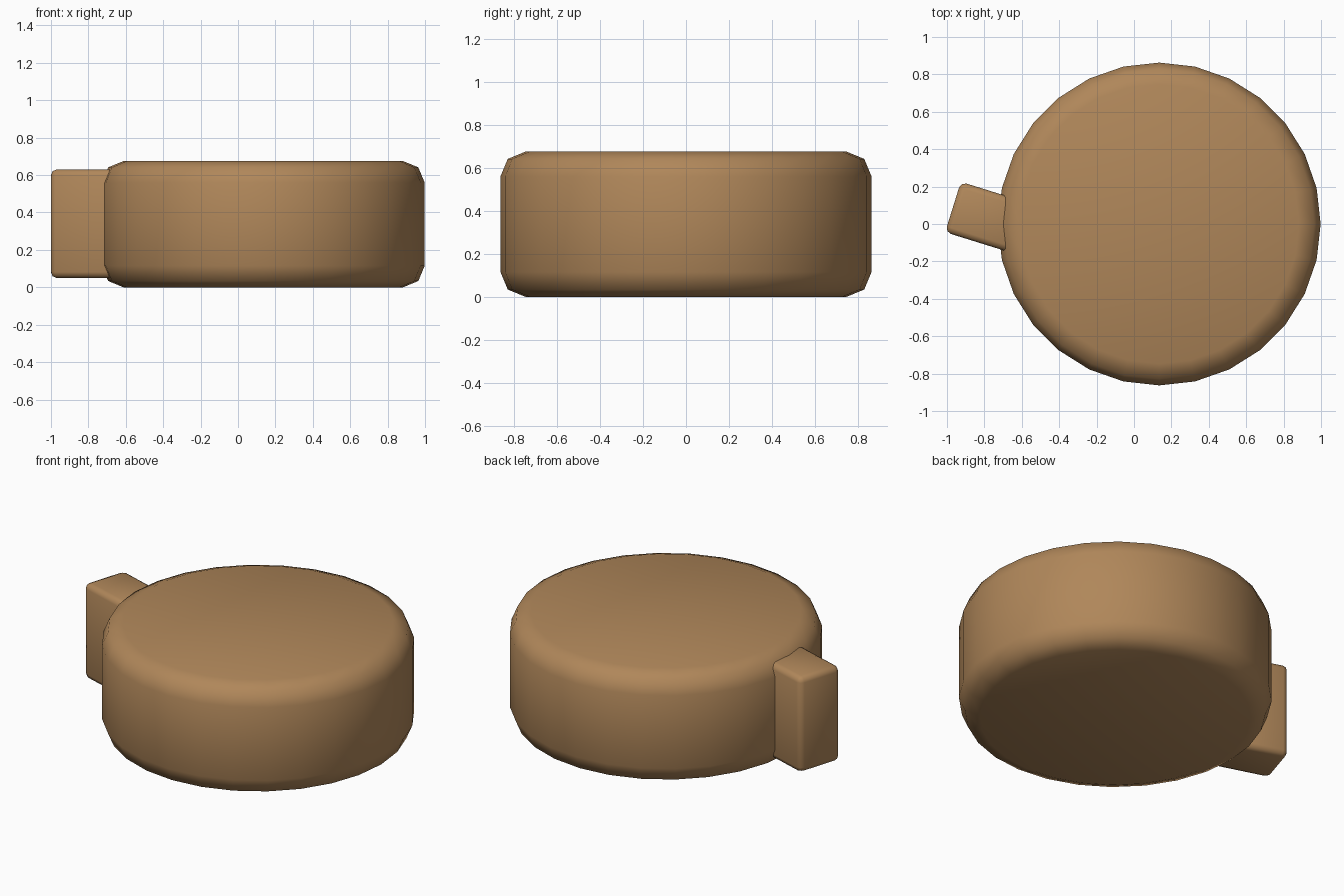
import bpy, bmesh, math
from mathutils import Matrix

if "Cube" in bpy.data.objects:
    bpy.data.objects.remove(bpy.data.objects["Cube"])

brown = bpy.data.materials.new("warm brown")
brown.diffuse_color = (0.434, 0.242, 0.102, 1)
brown.use_nodes = True
brown.node_tree.nodes["Principled BSDF"].inputs["Base Color"].default_value = brown.diffuse_color


def finish(name, bm):
    """Turn a bmesh into a smooth-shaded brown object."""
    bmesh.ops.recalc_face_normals(bm, faces=bm.faces)
    mesh = bpy.data.meshes.new(name)
    bm.to_mesh(mesh)
    bm.free()
    mesh.materials.append(brown)
    mesh.shade_smooth()
    obj = bpy.data.objects.new(name, mesh)
    bpy.context.collection.objects.link(obj)
    return obj


# Round drum body: 28 sides, rims rounded in two steps
R, H, B = 0.863, 0.675, 0.115
bm = bmesh.new()
bmesh.ops.create_cone(bm, cap_ends=True, segments=28, radius1=R, radius2=R,
                      depth=H, matrix=Matrix.Translation((0.135, 0, H / 2)))
rims = [e for e in bm.edges if abs(e.verts[0].co.z - e.verts[1].co.z) < 1e-4]
bmesh.ops.bevel(bm, geom=rims, offset=B, offset_type='OFFSET', segments=2,
                profile=0.5, affect='EDGES')
finish("drum_body", bm)

# Side block: rounded box, turned and sunk into the drum wall
u0, u1, v0, v1, z0, z1 = -0.951, -0.56, -0.342, -0.06, 0.05, 0.63
bm = bmesh.new()
bmesh.ops.create_cube(bm, size=1)
bmesh.ops.scale(bm, vec=(u1 - u0, v1 - v0, z1 - z0), verts=bm.verts)
bmesh.ops.bevel(bm, geom=bm.edges[:], offset=0.032, offset_type='OFFSET',
                segments=2, profile=0.5, affect='EDGES')
bmesh.ops.translate(bm, vec=((u0 + u1) / 2, (v0 + v1) / 2, (z0 + z1) / 2), verts=bm.verts)
bmesh.ops.rotate(bm, cent=(0, 0, 0), verts=bm.verts,
                 matrix=Matrix.Rotation(math.radians(-17.3), 3, 'Z'))
finish("side_block", bm)
